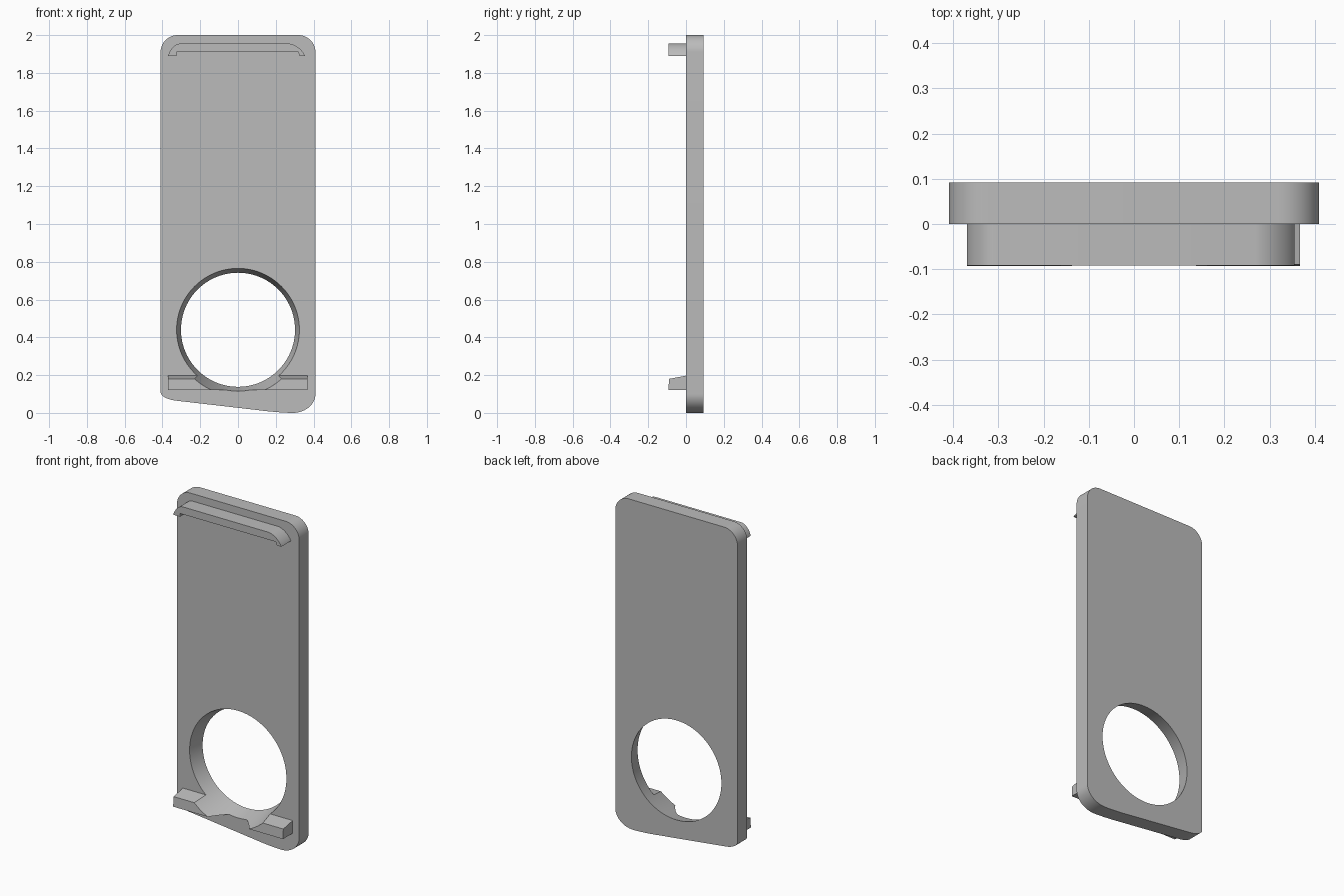
import bpy, bmesh, math
from mathutils import Vector

cube = bpy.data.objects.get("Cube")
if cube:
    bpy.data.objects.remove(cube, do_unlink=True)

GREY = (0.5, 0.5, 0.5, 1)
mat = bpy.data.materials.new("plain grey")
mat.use_nodes = True
mat.diffuse_color = GREY
mat.node_tree.nodes["Principled BSDF"].inputs["Base Color"].default_value = GREY


def curve(start, corner, end, steps=14):
    """Rounded corner from start to end, pulled toward the corner point."""
    a, c, b = Vector(start), Vector(corner), Vector(end)
    w = math.sqrt(0.5)  # weight of a circular quarter arc
    pts = []
    for i in range(steps + 1):
        t = i / steps
        k = ((1 - t) ** 2, 2 * w * t * (1 - t), t * t)
        pts.append((a * k[0] + c * k[1] + b * k[2]) / sum(k))
    return pts


def extrude(name, profile, move):
    """Solid made by sweeping a closed planar profile along a vector."""
    bm = bmesh.new()
    face = bm.faces.new([bm.verts.new(p) for p in profile])
    swept = bmesh.ops.extrude_face_region(bm, geom=[face])["geom"]
    bmesh.ops.translate(bm, vec=move, verts=[v for v in swept if isinstance(v, bmesh.types.BMVert)])
    bmesh.ops.recalc_face_normals(bm, faces=bm.faces)
    mesh = bpy.data.meshes.new(name)
    bm.to_mesh(mesh)
    bm.free()
    mesh.materials.append(mat)
    obj = bpy.data.objects.new(name, mesh)
    bpy.context.collection.objects.link(obj)
    return obj


def front_profile(points, y=0):
    return [(p[0], y, p[1]) for p in points]


# Plate with rounded top and a slanted bottom edge
W, R, TOP = 0.41, 0.09, 2.0
outline = (curve((-W, TOP - R), (-W, TOP), (R - W, TOP))
           + curve((W - R, TOP), (W, TOP), (W, TOP - R))
           + curve((W, 0.1), (W, 0.0), (0.29, 0.0))
           + curve((0.29, 0.0), (0.22, 0.0), (0.12, 0.013))[1:]
           + curve((-0.33, 0.065), (-W, 0.074), (-W, 0.11)))
plate = extrude("back_plate", front_profile(outline), (0, 0.092, 0))

# Upper rail with rounded shoulders and small downturned lips
rail = (curve((-0.37, 1.89), (-0.355, 1.955), (-0.305, 1.955))
        + curve((0.27, 1.955), (0.33, 1.95), (0.355, 1.89))
        + [Vector(p) for p in ((0.325, 1.89), (0.32, 1.91), (-0.325, 1.91), (-0.325, 1.89))])
upper_rail = extrude("upper_rail", front_profile(rail), (0, -0.092, 0))

# Lower ledge with a sloping top
ledge_side = [(-0.37, y, z) for y, z in ((0, 0.12), (-0.093, 0.12), (-0.09, 0.18), (0, 0.197))]
lower_ledge = extrude("lower_ledge", ledge_side, (0.737, 0, 0))

# Tapered round opening cut through plate and ledge
bpy.ops.mesh.primitive_cone_add(vertices=96, radius1=0.3625, radius2=0.2875, depth=0.3,
                                location=(0, 0, 0.44), rotation=(-math.pi / 2, 0, 0))
cutter = bpy.context.object
cutter.name = "opening_cutter"
cutter.hide_render = True
for obj in (plate, lower_ledge):
    mod = obj.modifiers.new("opening", 'BOOLEAN')
    mod.operation = 'DIFFERENCE'
    mod.solver = 'EXACT'
    mod.object = cutter
    bpy.context.view_layer.objects.active = obj
    bpy.ops.object.modifier_apply(modifier=mod.name)
bpy.data.objects.remove(cutter, do_unlink=True)

# Smooth the curved walls and keep the edges crisp
bpy.ops.object.select_all(action='DESELECT')
for obj in (plate, upper_rail, lower_ledge):
    obj.select_set(True)
bpy.context.view_layer.objects.active = plate
bpy.ops.object.shade_smooth_by_angle(angle=math.radians(30))
